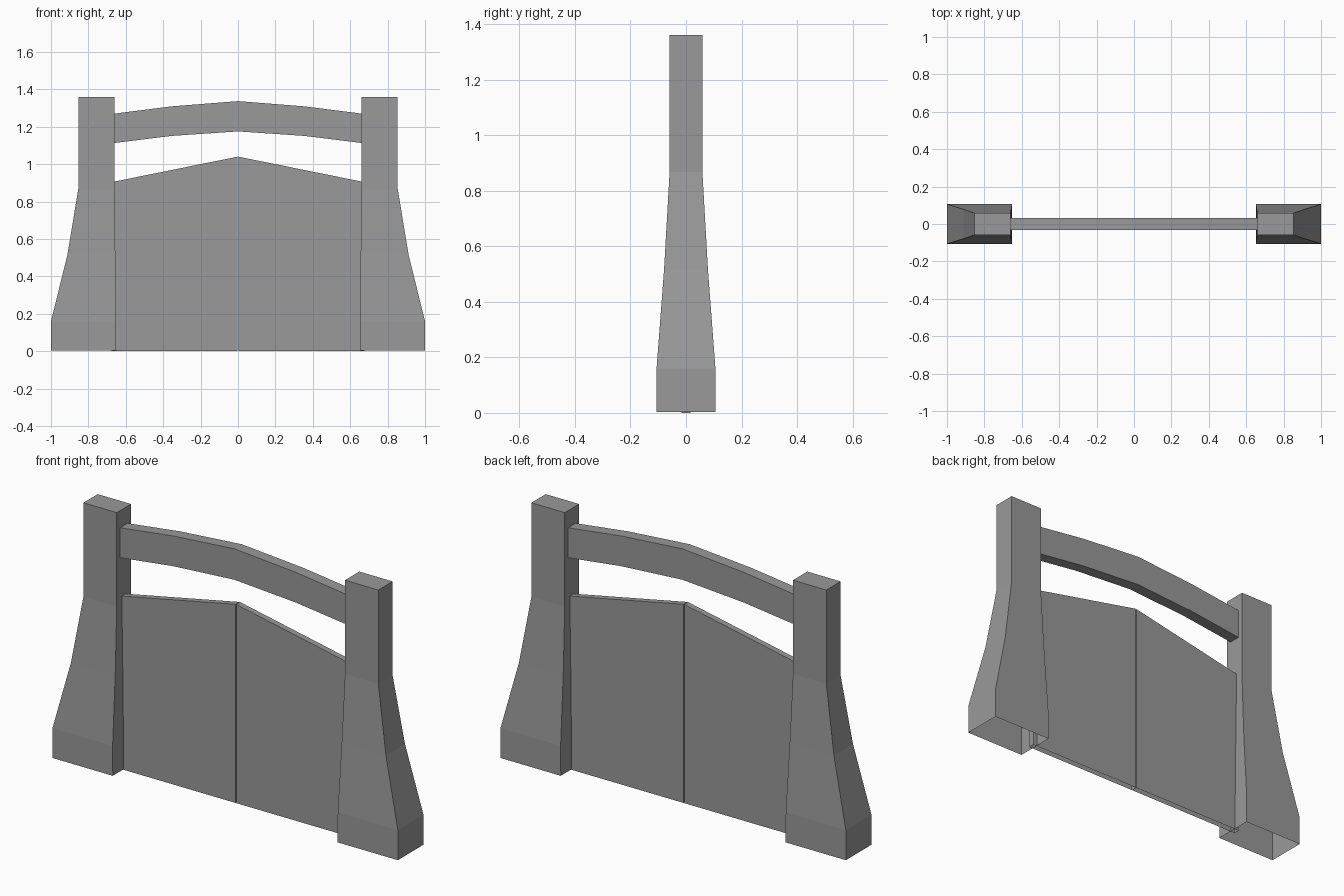
import bpy
import bmesh

cube = bpy.data.objects.get("Cube")
if cube:
    bpy.data.objects.remove(cube, do_unlink=True)

grey = bpy.data.materials.new("plain grey")
grey.use_nodes = True
colour = (0.32, 0.32, 0.32, 1)
grey.diffuse_color = colour
grey.node_tree.nodes["Principled BSDF"].inputs["Base Color"].default_value = colour


def finish(bm, name):
    bmesh.ops.recalc_face_normals(bm, faces=bm.faces)
    mesh = bpy.data.meshes.new(name)
    bm.to_mesh(mesh)
    bm.free()
    mesh.materials.append(grey)
    obj = bpy.data.objects.new(name, mesh)
    bpy.context.collection.objects.link(obj)
    return obj


def loft(name, rings, close_start=True):
    """Skin matching rings of points and cap the ends."""
    bm = bmesh.new()
    loops = [[bm.verts.new(p) for p in ring] for ring in rings]
    n = len(loops[0])
    for a, b in zip(loops, loops[1:]):
        for i in range(n):
            j = (i + 1) % n
            bm.faces.new((a[i], a[j], b[j], b[i]))
    if close_start:
        bm.faces.new(loops[0][::-1])
    bm.faces.new(loops[-1])
    return finish(bm, name)


# Flared posts, open underneath: height, inner x, outer x, half depth
POST = [(0.003, 0.651, 1.0, 0.106), (0.16, 0.652, 1.0, 0.106),
        (0.516, 0.656, 0.912, 0.079), (0.868, 0.661, 0.854, 0.059),
        (1.36, 0.661, 0.854, 0.059)]
# Door leaf: x, top height
GATE = [(0.002, 1.04), (0.675, 0.904)]
GATE_HALF = 0.016

for side, s in (("left", 1), ("right", -1)):
    loft(side + "_post",
         [[(s * xi, -d, z), (s * xo, -d, z), (s * xo, d, z), (s * xi, d, z)]
          for z, xi, xo, d in POST], close_start=False)

    # Leaf rises from its open foot to the sloped top
    loft(side + "_gate",
         [[(s * x, y, h * top) for (x, top), y in
           ((GATE[0], -GATE_HALF), (GATE[1], -GATE_HALF),
            (GATE[1], GATE_HALF), (GATE[0], GATE_HALF))]
          for h in (0, 1)], close_start=False)

# Arched crossbeam: x, underside, top
half = [(0.355, 1.151, 1.309), (0.67, 1.112, 1.269)]
ARCH = [(-x, lo, hi) for x, lo, hi in reversed(half)] + [(0, 1.175, 1.337)] + half
loft("arched_beam",
     [[(x, -0.031, lo), (x, 0.031, lo), (x, 0.031, hi), (x, -0.031, hi)]
      for x, lo, hi in ARCH])
